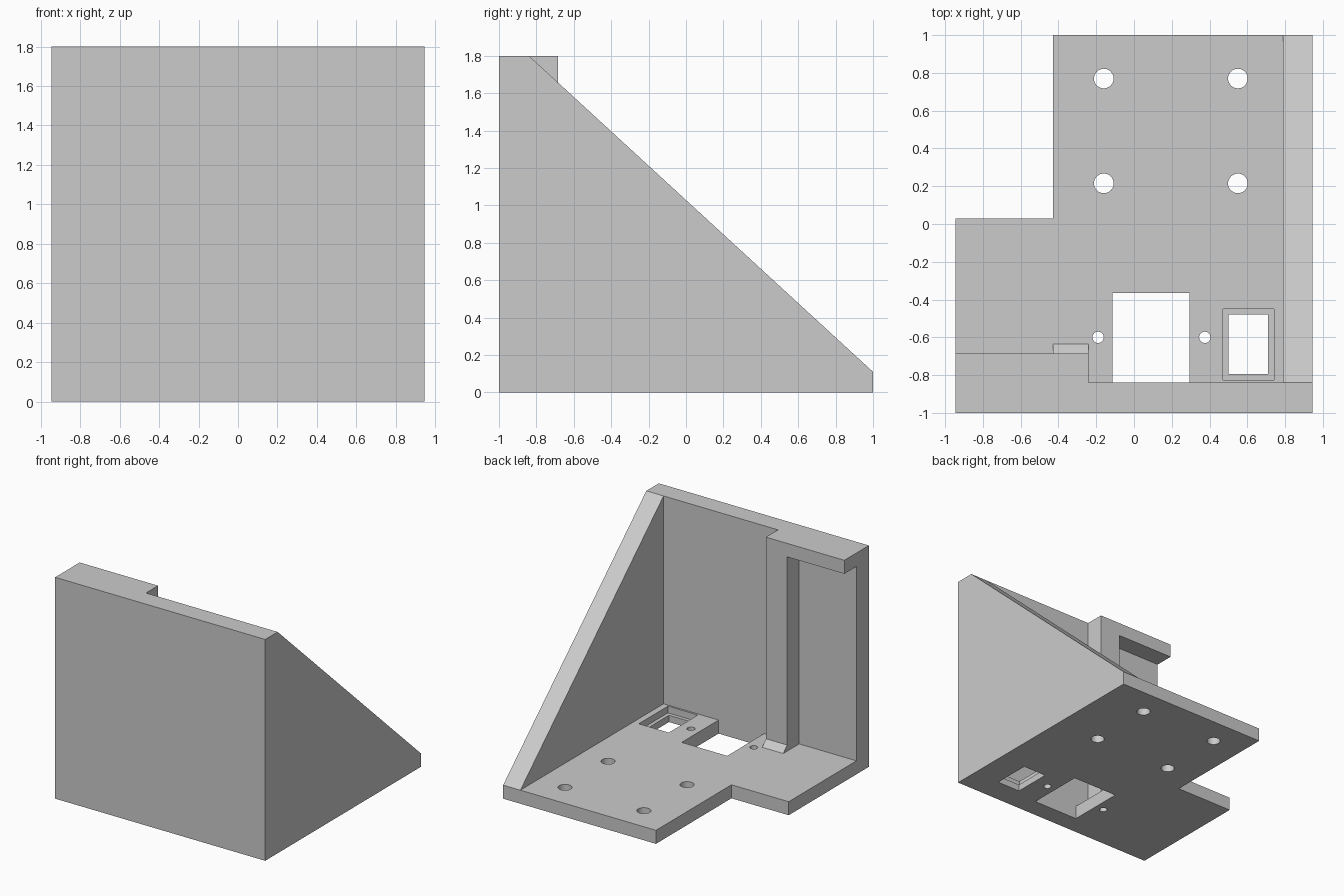
import bpy, bmesh
from mathutils import Vector

cube = bpy.data.objects.get("Cube")
if cube:
    bpy.data.objects.remove(cube, do_unlink=True)

T = 0.11                      # base plate thickness
TOP = 1.8                     # overall height
WALL = -0.84                  # inner face of the front wall
POST = -0.685                 # inner face of the post and top bar

grey = bpy.data.materials.new("plain grey")
grey.use_nodes = True
COLOUR = (0.6, 0.6, 0.6, 1)
grey.diffuse_color = COLOUR
grey.node_tree.nodes["Principled BSDF"].inputs["Base Color"].default_value = COLOUR


def prism(name, points, axis, start, end):
    """Extrude a flat profile along x or z."""
    bm = bmesh.new()
    place = (lambda p: (start, *p)) if axis == "x" else (lambda p: (*p, start))
    face = bm.faces.new([bm.verts.new(place(p)) for p in points])
    moved = bmesh.ops.extrude_face_region(bm, geom=[face])["geom"]
    step = Vector((1, 0, 0) if axis == "x" else (0, 0, 1)) * (end - start)
    bmesh.ops.translate(bm, vec=step, verts=[v for v in moved if isinstance(v, bmesh.types.BMVert)])
    bmesh.ops.recalc_face_normals(bm, faces=bm.faces)
    mesh = bpy.data.meshes.new(name)
    bm.to_mesh(mesh)
    bm.free()
    mesh.materials.append(grey)
    obj = bpy.data.objects.new(name, mesh)
    bpy.context.collection.objects.link(obj)
    return obj


def box(name, x0, x1, y0, y1, z0, z1):
    return prism(name, [(x0, y0), (x1, y0), (x1, y1), (x0, y1)], "z", z0, z1)


def drill(x, y, radius):
    bpy.ops.mesh.primitive_cylinder_add(vertices=32, radius=radius, depth=1, location=(x, y, 0))
    obj = bpy.context.object
    obj.name = "hole_cutter"
    return obj


def combine(target, tool, operation):
    """Apply a boolean and discard the tool."""
    mod = target.modifiers.new(operation.lower(), "BOOLEAN")
    mod.operation, mod.object, mod.solver = operation, tool, "EXACT"
    bpy.context.view_layer.objects.active = target
    bpy.ops.object.modifier_apply(modifier=mod.name)
    bpy.data.objects.remove(tool, do_unlink=True)


# Stepped base plate
bracket = prism("corner_bracket", [(-0.945, -1), (0.945, -1), (0.945, 1), (-0.43, 1),
                                   (-0.43, 0.03), (-0.945, 0.03)], "z", 0, T)

# Openings: screw holes, large window, stepped window
cutters = [drill(x, y, 0.052) for x in (-0.16, 0.55) for y in (0.215, 0.77)]
cutters += [drill(x, -0.6, 0.03) for x in (-0.19, 0.375)]
cutters += [box("window_cutter", -0.115, 0.295, WALL, -0.365, -1, 1),
            box("slot_cutter", 0.5, 0.71, -0.795, -0.48, -1, 1),
            box("slot_ledge_cutter", 0.47, 0.74, -0.825, -0.45, T / 2, 1)]
for cutter in cutters:
    combine(bracket, cutter, "DIFFERENCE")

# Front wall, sloping side gusset, post with chamfered foot, overhanging top bar
parts = [
    box("front_wall", -0.945, 0.945, -1, WALL, 0, TOP),
    prism("side_gusset", [(-1, 0), (1, 0), (1, T), (WALL, TOP), (-1, TOP)], "x", 0.79, 0.945),
    prism("post", [(-0.9, 0.05), (-0.635, 0.05), (-0.635, T), (POST, T + 0.05),
                   (POST, TOP), (-0.9, TOP)], "x", -0.43, -0.24),
    box("top_bar", -0.945, -0.24, -1, POST, TOP - 0.11, TOP),
]
for part in parts:
    combine(bracket, part, "UNION")

# Merge coplanar faces left by the unions
bm = bmesh.new()
bm.from_mesh(bracket.data)
bmesh.ops.remove_doubles(bm, verts=bm.verts, dist=0.0001)
bmesh.ops.dissolve_limit(bm, angle_limit=0.01, verts=bm.verts, edges=bm.edges)
bm.to_mesh(bracket.data)
bm.free()

# Smooth the hole walls, keep all corners sharp
bpy.ops.object.select_all(action="DESELECT")
bracket.select_set(True)
bpy.context.view_layer.objects.active = bracket
bpy.ops.object.shade_smooth_by_angle()
